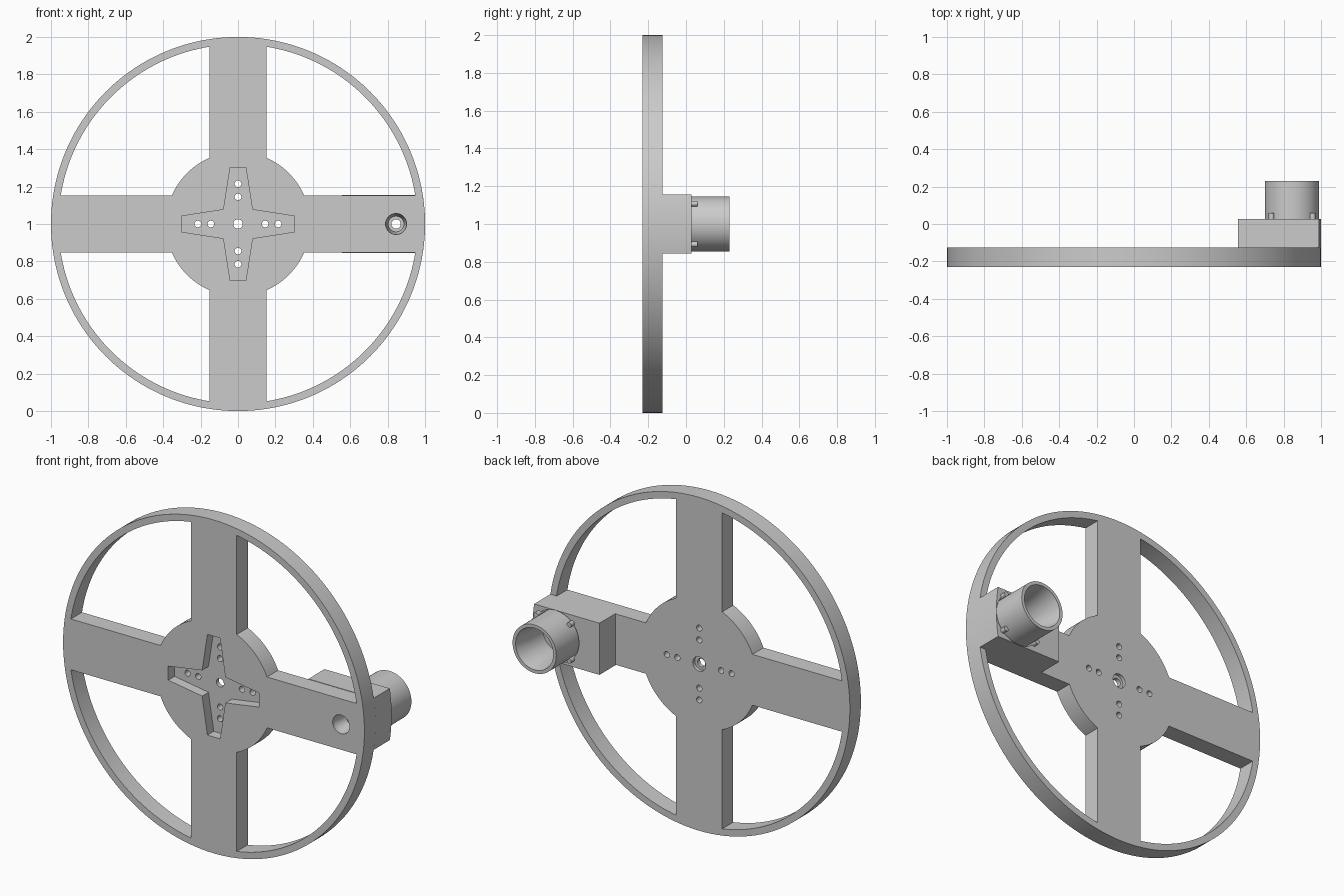
import bpy, bmesh
from math import cos, sin, asin, pi, radians, hypot

if "Cube" in bpy.data.objects:
    bpy.data.objects.remove(bpy.data.objects["Cube"], do_unlink=True)

grey = bpy.data.materials.new("plain grey")
grey.use_nodes = True
GREY = (0.6, 0.6, 0.6, 1)
grey.diffuse_color = GREY
grey.node_tree.nodes["Principled BSDF"].inputs["Base Color"].default_value = GREY

FRONT, BACK, MOUNT_BACK = -0.23, -0.125, 0.028
HALF = 0.1525            # half width of a spoke
HUB, RIM = 0.385, 0.96   # hub radius and inside radius of the rim
MX = 0.845               # motor axis


def finish(name, bm):
    bmesh.ops.recalc_face_normals(bm, faces=bm.faces)
    mesh = bpy.data.meshes.new(name)
    bm.to_mesh(mesh)
    bm.free()
    mesh.materials.append(grey)
    ob = bpy.data.objects.new(name, mesh)
    bpy.context.collection.objects.link(ob)
    return ob


def prism(name, points, y0, y1):
    """Extrude an outline, given around the wheel axis, from y0 to y1."""
    bm = bmesh.new()
    face = bm.faces.new([bm.verts.new((x, y0, z + 1)) for x, z in points])
    new = bmesh.ops.extrude_face_region(bm, geom=[face])["geom"]
    verts = [v for v in new if isinstance(v, bmesh.types.BMVert)]
    bmesh.ops.translate(bm, verts=verts, vec=(0, y1 - y0, 0))
    return finish(name, bm)


def arc(r, a, b, n, cx=0, cz=0):
    return [(cx + r * cos(a + (b - a) * i / n), cz + r * sin(a + (b - a) * i / n))
            for i in range(n + 1)]


def rod(name, r, y0, y1, cx=0, cz=0, n=32):
    return prism(name, arc(r, 0, 2 * pi, n, cx, cz)[:-1], y0, y1)


def lathe(name, profile, cx, n=64):
    """Spin a closed (radius, y) profile around the motor axis."""
    bm = bmesh.new()
    rings = [[bm.verts.new((cx + r * cos(2 * pi * i / n), y, 1 + r * sin(2 * pi * i / n)))
              for r, y in profile] for i in range(n)]
    m = len(profile)
    for i in range(n):
        a, b = rings[i], rings[(i + 1) % n]
        for j in range(m):
            k = (j + 1) % m
            bm.faces.new((a[j], a[k], b[k], b[j]))
    return finish(name, bm)


def cut(target, cutters):
    for c in cutters:
        mod = target.modifiers.new("cut", "BOOLEAN")
        mod.operation, mod.solver, mod.object = "DIFFERENCE", "EXACT", c
        bpy.context.view_layer.objects.active = target
        bpy.ops.object.modifier_apply(modifier=mod.name)
        bpy.data.objects.remove(c, do_unlink=True)


def smooth(ob):
    bpy.ops.object.select_all(action="DESELECT")
    ob.select_set(True)
    bpy.context.view_layer.objects.active = ob
    bpy.ops.object.shade_smooth_by_angle(angle=radians(30))


# Wheel disc with four window openings between the spokes
wheel = rod("spoked_wheel", 1.0, FRONT, BACK, n=160)
a_hub, a_rim = asin(HALF / HUB), asin(HALF / RIM)
window = arc(RIM, a_rim, pi / 2 - a_rim, 40) + arc(HUB, pi / 2 - a_hub, a_hub, 16)
cutters = []
for sx, sz in ((1, 1), (-1, 1), (-1, -1), (1, -1)):
    cutters.append(prism("window_cutter", [(sx * x, sz * z) for x, z in window], -0.4, 0.1))

# Recess for a four-armed servo horn, with its screw holes
star = []
for k in range(4):
    c, s = cos(k * pi / 2), sin(k * pi / 2)
    for x, z in ((0.302, -0.042), (0.302, 0.042), (0.077, 0.077)):
        star.append((x * c - z * s, x * s + z * c))
    for r in (0.145, 0.215):
        cutters.append(rod("screw_cutter", 0.018, -0.4, 0.1, r * c, r * s, 20))
cutters.append(prism("horn_cutter", star, -0.4, FRONT + 0.06))
cutters.append(rod("axle_cutter", 0.025, -0.4, 0.1))
cutters.append(rod("axle_recess_cutter", 0.043, BACK - 0.02, 0.1))
cutters.append(rod("shaft_cutter", 0.056, -0.4, 0.1, MX))
cut(wheel, cutters)
smooth(wheel)

# Mount block, its outer end following the rim
end = asin(0.155)
mount = prism("motor_mount", [(0.555, 0.155), (0.555, -0.155)] + arc(1.0, -end, end, 16),
              BACK, MOUNT_BACK)
cut(mount, [rod("pocket_cutter", 0.1545, BACK + 0.03, 0.2, MX, n=64),
            rod("shaft_cutter", 0.056, -0.4, 0.1, MX)])
smooth(mount)

# Hollow cup standing in the mount, with a flared mouth
smooth(lathe("cup", [(0.145, BACK + 0.03), (0.145, 0.23), (0.125, 0.23), (0.105, 0.12),
                     (0.105, 0.0), (0.025, 0.0), (0.025, BACK + 0.03)], MX))

# Shaft sleeve inside the front hole
smooth(lathe("shaft_sleeve", [(0.056, BACK + 0.03), (0.056, FRONT + 0.02), (0.042, BACK),
                              (0.025, BACK), (0.025, BACK + 0.03)], MX, 32))

# Four small pegs around the foot of the cup
for sx in (-1, 1):
    for sz in (-1, 1):
        side = ("left" if sx > 0 else "right") + ("_upper" if sz > 0 else "_lower")
        smooth(rod("peg_" + side, 0.015, BACK + 0.03, 0.06, MX + sx * 0.11, sz * 0.108, 16))
